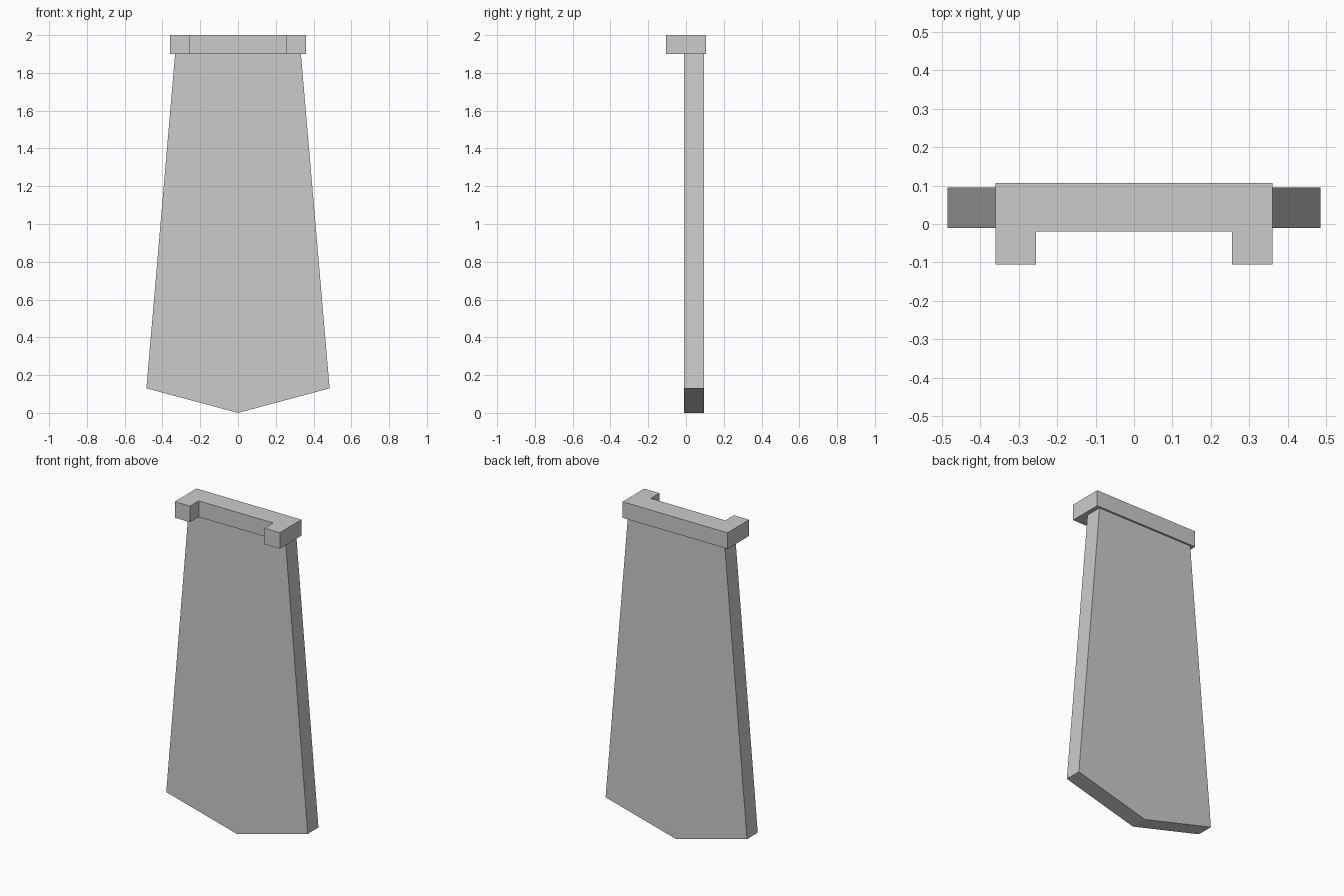
import bpy
import bmesh
from mathutils import Vector

cube = bpy.data.objects.get("Cube")
if cube:
    bpy.data.objects.remove(cube, do_unlink=True)

grey = bpy.data.materials.new("plain_grey")
grey.use_nodes = True
colour = (0.6, 0.6, 0.6, 1)
grey.diffuse_color = colour
grey.node_tree.nodes["Principled BSDF"].inputs["Base Color"].default_value = colour


def extrude_profile(name, half, to_point, depth):
    """Mirror a half outline in x, then extrude it into a flat-faced solid."""
    outline = half + [(-x, v) for x, v in reversed(half) if x > 0]
    bm = bmesh.new()
    face = bm.faces.new([bm.verts.new(to_point(x, v)) for x, v in outline])
    result = bmesh.ops.extrude_face_region(bm, geom=[face], use_keep_orig=True)
    moved = [g for g in result["geom"] if isinstance(g, bmesh.types.BMVert)]
    bmesh.ops.translate(bm, verts=moved, vec=Vector(depth))
    bmesh.ops.recalc_face_normals(bm, faces=bm.faces)
    mesh = bpy.data.meshes.new(name)
    bm.to_mesh(mesh)
    bm.free()
    mesh.materials.append(grey)
    obj = bpy.data.objects.new(name, mesh)
    bpy.context.collection.objects.link(obj)
    return obj


# Tapered hanging panel with a pointed lower edge
extrude_profile("hanging_panel", [(0, 0), (0.485, 0.13), (0.333, 1.9)],
                lambda x, z: (x, -0.01, z), (0, 0.105, 0))

# Top bar with a forward lug at each end
extrude_profile("top_bar", [(0.255, -0.02), (0.255, -0.105), (0.36, -0.105), (0.36, 0.107)],
                lambda x, y: (x, y, 1.9), (0, 0, 0.1))
